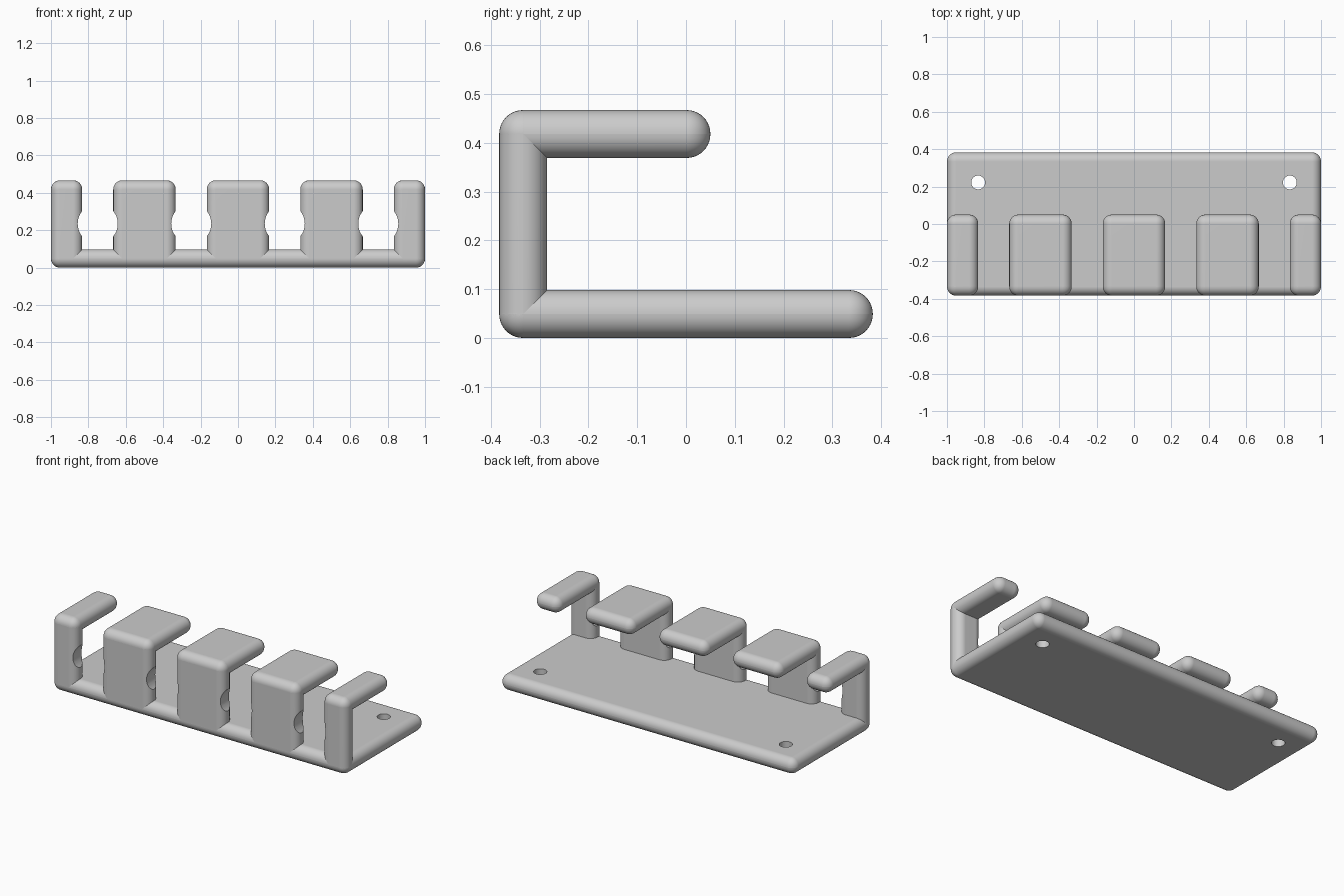
import bpy
from mathutils import Vector
from math import pi

cube = bpy.data.objects.get("Cube")
if cube:
    bpy.data.objects.remove(cube, do_unlink=True)

T = 0.098            # plate thickness, fully rounded rims
R = 0.0485           # rounding radius
HEIGHT, FRONT, BACK = 0.467, -0.383, 0.383

grey = bpy.data.materials.new("light_grey_plastic")
grey.use_nodes = True
colour = (0.6, 0.6, 0.6, 1)
grey.diffuse_color = colour
grey.node_tree.nodes["Principled BSDF"].inputs["Base Color"].default_value = colour


def cutter(name, location, radius, rotation=(0, 0, 0)):
    """Round hole cutter, hidden from view."""
    bpy.ops.mesh.primitive_cylinder_add(vertices=48, radius=radius, depth=0.4,
                                        location=location, rotation=rotation)
    obj = bpy.context.object
    obj.name = name
    obj.hide_render = True
    obj.hide_set(True)
    return obj


def rounded_slab(name, low, high, cutters=()):
    """Box between two corners with fully rounded rims, minus the cutters."""
    low, high = Vector(low), Vector(high)
    bpy.ops.mesh.primitive_cube_add(size=1, location=(low + high) / 2)
    obj = bpy.context.object
    obj.name = name
    obj.scale = high - low
    bpy.ops.object.transform_apply(location=False, rotation=False, scale=True)
    obj.data.materials.append(grey)
    bevel = obj.modifiers.new("rounding", "BEVEL")
    bevel.width, bevel.segments = R, 10
    bpy.ops.object.modifier_apply(modifier=bevel.name)
    for tool in cutters:
        cut = obj.modifiers.new("hole", "BOOLEAN")
        cut.operation, cut.solver, cut.object = "DIFFERENCE", "EXACT", tool
        bpy.ops.object.modifier_apply(modifier=cut.name)
    bpy.ops.object.shade_smooth_by_angle(angle=pi / 6)
    normals = obj.modifiers.new("flat_faces", "WEIGHTED_NORMAL")
    normals.keep_sharp = True
    return obj


# Base plate with two screw holes
screws = [cutter("screw_hole_cutter", (x, 0.222, T / 2), 0.037)
          for x in (-0.833, 0.833)]
rounded_slab("base_plate", (-1, FRONT, 0), (1, BACK, T), screws)

# Cable notches centred in the four gaps
notches = [cutter("cable_notch_cutter", (x, FRONT, 0.235), 0.107, (pi / 2, 0, 0))
           for x in (-0.75, -0.25, 0.25, 0.75)]

# Hooks: an upright and a tab reaching back over the base
for i in range(5):
    centre = -1 + i * 0.5
    left, right = max(centre - 0.167, -1), min(centre + 0.167, 1)
    near = [n for n in notches if abs(n.location.x - centre) < 0.3]
    rounded_slab("hook_upright", (left, FRONT, 0), (right, FRONT + T, HEIGHT), near)
    rounded_slab("hook_tab", (left, FRONT, HEIGHT - T), (right, 0.05, HEIGHT))
